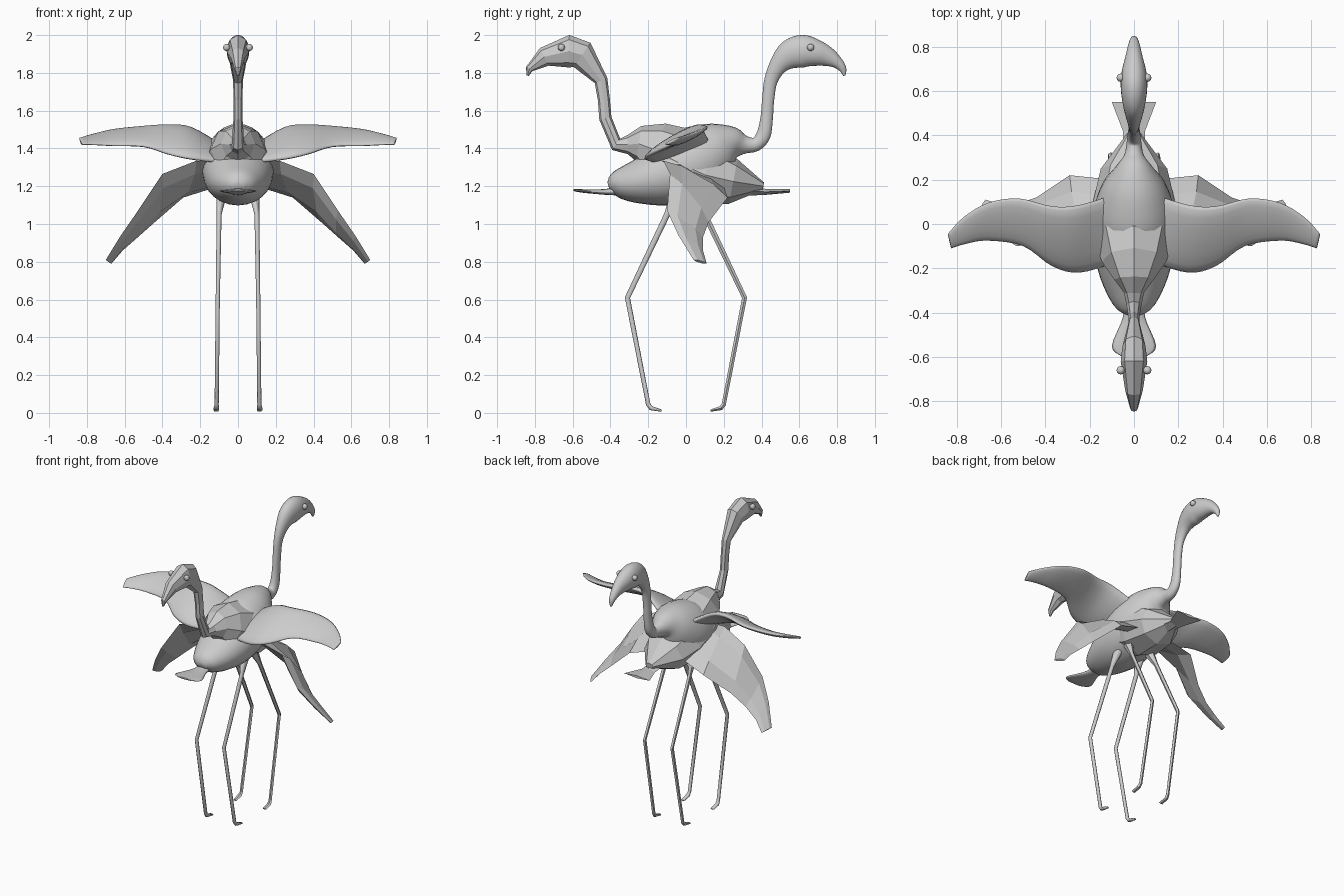
import bpy, bmesh, math
from mathutils import Vector

if "Cube" in bpy.data.objects:
    bpy.data.objects.remove(bpy.data.objects["Cube"])


def loft(name, rings, smooth):
    """Skin a list of point rings and cap both ends."""
    bm = bmesh.new()
    vs = [[bm.verts.new(p) for p in r] for r in rings]
    n = len(vs[0])
    for a, b in zip(vs, vs[1:]):
        for i in range(n):
            j = (i + 1) % n
            bm.faces.new((a[i], a[j], b[j], b[i]))
    bm.faces.new(vs[0])
    bm.faces.new(vs[-1])
    bmesh.ops.recalc_face_normals(bm, faces=bm.faces)
    me = bpy.data.meshes.new(name)
    bm.to_mesh(me)
    bm.free()
    ob = bpy.data.objects.new(name, me)
    bpy.context.collection.objects.link(ob)
    for p in me.polygons:
        p.use_smooth = smooth
    return ob


def ellipse(c, a, b, n):
    return [c + a * math.cos(2 * math.pi * i / n) + b * math.sin(2 * math.pi * i / n)
            for i in range(n)]


def resample(st, k):
    """Catmull-Rom interpolation through station tuples."""
    out = []
    for i in range(len(st) - 1):
        p0, p1, p2, p3 = st[max(i - 1, 0)], st[i], st[i + 1], st[min(i + 2, len(st) - 1)]
        for s in range(k):
            t = s / k
            out.append(tuple(0.5 * (2 * b + (c - a) * t + (2 * a - 5 * b + 4 * c - d) * t * t
                             + (3 * b - a - 3 * c + d) * t ** 3)
                             for a, b, c, d in zip(p0, p1, p2, p3)))
    return out + [st[-1]]


def tube(name, st, n, smooth):
    """Stations are (x, y, z, half width, half depth), bending in the side plane."""
    pts = [Vector(s[:3]) for s in st]
    rings = []
    for i, s in enumerate(st):
        t = Vector()
        if i:
            t += (pts[i] - pts[i - 1]).normalized()
        if i < len(st) - 1:
            t += (pts[i + 1] - pts[i]).normalized()
        v = Vector((0, -t.z, t.y)).normalized()
        rings.append(ellipse(pts[i], Vector((s[3], 0, 0)), v * s[4], n))
    return loft(name, rings, smooth)


def wing(name, st, side, n, smooth):
    """Stations are leading point, trailing point, half thickness."""
    mids = [(Vector(s[:3]) + Vector(s[3:6])) / 2 for s in st]
    rings = []
    for i, s in enumerate(st):
        a = (Vector(s[:3]) - Vector(s[3:6])) / 2
        span = mids[min(i + 1, len(st) - 1)] - mids[max(i - 1, 0)]
        b = a.cross(span).normalized() * s[6]
        rings.append([Vector((p.x * side, p.y, p.z)) for p in ellipse(mids[i], a, b, n)])
    return loft(name, rings, smooth)


# body, neck, head and beak as one profile: y, z, half width, half depth
BODY = [(-.41, 1.20, .03, .02), (-.37, 1.21, .09, .07), (-.25, 1.225, .15, .12),
        (-.10, 1.26, .185, .165), (.05, 1.33, .185, .19), (.17, 1.395, .145, .15),
        (.25, 1.425, .09, .095), (.31, 1.42, .045, .05), (.37, 1.422, .033, .037),
        (.41, 1.47, .028, .038), (.427, 1.56, .024, .033), (.435, 1.66, .024, .032),
        (.45, 1.76, .026, .036), (.49, 1.84, .037, .05), (.55, 1.895, .052, .078),
        (.62, 1.915, .06, .086), (.69, 1.905, .055, .07), (.75, 1.885, .04, .052),
        (.80, 1.855, .028, .032), (.83, 1.82, .018, .02), (.838, 1.785, .007, .006)]
LOW = [0, 2, 3, 4, 5, 6, 7, 8, 10, 11, 12, 14, 15, 17, 19, 20]
LEG = [(.085, -.04, 1.17, .03, .04), (.10, -.10, 1.05, .013, .016), (.107, -.31, .61, .011, .014),
       (.113, -.20, .045, .011, .012), (.115, -.185, .025, .014, .012), (.115, -.13, .012, .014, .006)]
TAIL = [(0, -.33, 1.18, .05, .03), (0, -.42, 1.17, .05, .016),
        (0, -.55, 1.175, .10, .009), (0, -.595, 1.18, .06, .005)]
SPREAD = [(.10, .13, 1.42, .10, -.18, 1.33, .03), (.25, .085, 1.51, .25, -.22, 1.345, .03),
          (.37, .08, 1.525, .37, -.19, 1.37, .025), (.52, .115, 1.515, .50, -.10, 1.41, .02),
          (.66, .095, 1.50, .66, -.075, 1.415, .017), (.77, .03, 1.475, .76, -.09, 1.42, .013),
          (.84, -.045, 1.455, .825, -.11, 1.42, .008)]
DROOP = [(.10, -.13, 1.33, .10, .20, 1.20, .03), (.22, -.12, 1.335, .29, .22, 1.14, .03),
         (.40, -.085, 1.265, .44, .12, 1.01, .025), (.53, -.10, 1.07, .53, .09, .93, .02),
         (.62, -.04, .94, .61, .09, .86, .015), (.70, .04, .81, .67, .11, .79, .008)]


def bird(prefix, d, smooth, wing_st):
    """d is the facing direction along y."""
    n = 24 if smooth else 8
    body = [(0,) + s for s in BODY]
    body = resample(body, 4) if smooth else [body[i] for i in LOW]
    turn = lambda st: [(s[0], s[1] * d) + tuple(s[2:]) for s in st]
    tube(prefix + "_body_neck_head", turn(body), n, smooth)
    tube(prefix + "_tail", turn(resample(TAIL, 4) if smooth else TAIL[:3]), 12 if smooth else 4, smooth)
    for side, label in ((1, "right"), (-1, "left")):
        leg = [(s[0] * side,) + s[1:] for s in turn(LEG)]
        tube(f"{prefix}_{label}_leg", leg, 8 if smooth else 5, smooth)
        wing(f"{prefix}_{label}_wing", resample(wing_st, 4) if smooth else wing_st,
             side, 16 if smooth else 6, smooth)
        # eye
        bpy.ops.mesh.primitive_uv_sphere_add(segments=12, ring_count=8, radius=.019,
                                             location=(.06 * side, .66 * d, 1.935))
        eye = bpy.context.object
        eye.name = f"{prefix}_{label}_eye"
        if smooth:
            bpy.ops.object.shade_smooth()


# smooth bird faces back with wings spread, faceted bird faces front with wings lowered
bird("smooth_bird", 1, True, SPREAD)
bird("faceted_bird", -1, False, DROOP)
